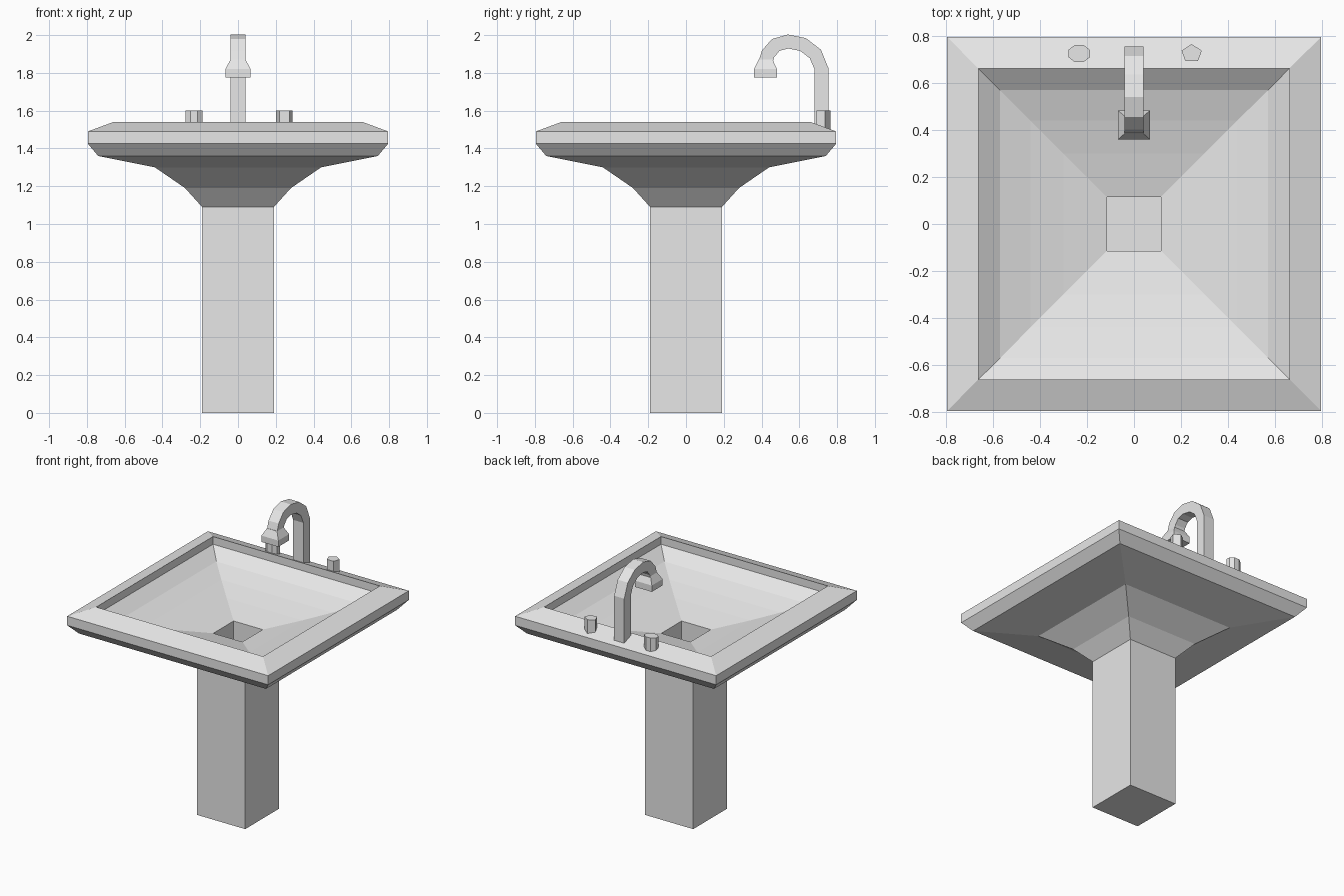
import bpy, bmesh, math
from mathutils import Vector

if "Cube" in bpy.data.objects:
    bpy.data.objects.remove(bpy.data.objects["Cube"])

# Single glazed grey-white colour
ceramic = bpy.data.materials.new("ceramic_white")
ceramic.diffuse_color = (0.8, 0.8, 0.8, 1)
ceramic.use_nodes = True
ceramic.node_tree.nodes["Principled BSDF"].inputs["Base Color"].default_value = ceramic.diffuse_color


def loft(name, rings, cap_start=True, cap_end=True):
    """Skin a list of equal-length point rings into one flat-faced object."""
    bm = bmesh.new()
    loops = [[bm.verts.new(p) for p in ring] for ring in rings]
    n = len(loops[0])
    for a, b in zip(loops, loops[1:]):
        for i in range(n):
            j = (i + 1) % n
            bm.faces.new((a[i], a[j], b[j], b[i]))
    if cap_start:
        bm.faces.new(loops[0][::-1])
    if cap_end:
        bm.faces.new(loops[-1])
    if cap_start and cap_end:
        bmesh.ops.recalc_face_normals(bm, faces=bm.faces)
    mesh = bpy.data.meshes.new(name)
    bm.to_mesh(mesh)
    bm.free()
    mesh.materials.append(ceramic)
    obj = bpy.data.objects.new(name, mesh)
    bpy.context.collection.objects.link(obj)
    return obj


def rect(rx, ry, z, y=0.0):
    return [(-rx, y - ry, z), (rx, y - ry, z), (rx, y + ry, z), (-rx, y + ry, z)]


def polygon(x, y, z, rx, ry, sides, turn):
    angles = [turn + math.tau * i / sides for i in range(sides)]
    return [(x + rx * math.cos(a), y + ry * math.sin(a), z) for a in angles]


# Square column
loft("pedestal", [rect(0.19, 0.19, z) for z in (0, 1.09)], cap_end=False)

# Basin: underside, rim, inner wall, bowl and drain well as one square profile
basin_profile = [
    (0.19, 1.09), (0.28, 1.19), (0.44, 1.30), (0.74, 1.36),   # underside
    (0.795, 1.425), (0.795, 1.49), (0.66, 1.54),              # rim
    (0.66, 1.485), (0.57, 1.42), (0.44, 1.375),               # inner wall, bowl
    (0.30, 1.335), (0.115, 1.29), (0.115, 1.13),              # drain
]
loft("basin", [rect(r, r, z) for r, z in basin_profile], cap_start=False)

# Gooseneck spout: rectangular section swept along a path in the y-z plane
path = [Vector((0, y, z)) for y, z in (
    (0.718, 1.48), (0.718, 1.82), (0.685, 1.90), (0.62, 1.95), (0.54, 1.966),
    (0.475, 1.948), (0.434, 1.90), (0.421, 1.855))]
rings = []
for i, p in enumerate(path):
    t = (path[min(i + 1, len(path) - 1)] - path[max(i - 1, 0)]).normalized()
    side = Vector((0, -t.z, t.y)) * 0.037
    across = Vector((0.04, 0, 0))
    rings.append([p - across - side, p + across - side,
                  p + across + side, p - across + side])
loft("faucet_spout", rings)

# Flared spout head
loft("spout_head", [rect(0.067, 0.061, 1.775, 0.421), rect(0.067, 0.061, 1.82, 0.421),
                    rect(0.04, 0.037, 1.87, 0.421)])

# Tap handles: an eight-sided one on the left, a five-sided one on the right
for name, x, rx, ry, sides, turn in (
        ("left_handle", -0.233, 0.05, 0.039, 8, math.pi / 8),
        ("right_handle", 0.245, 0.045, 0.04, 5, math.pi / 2)):
    loft(name, [polygon(x, 0.724, z, rx, ry, sides, turn) for z in (1.49, 1.60)])
